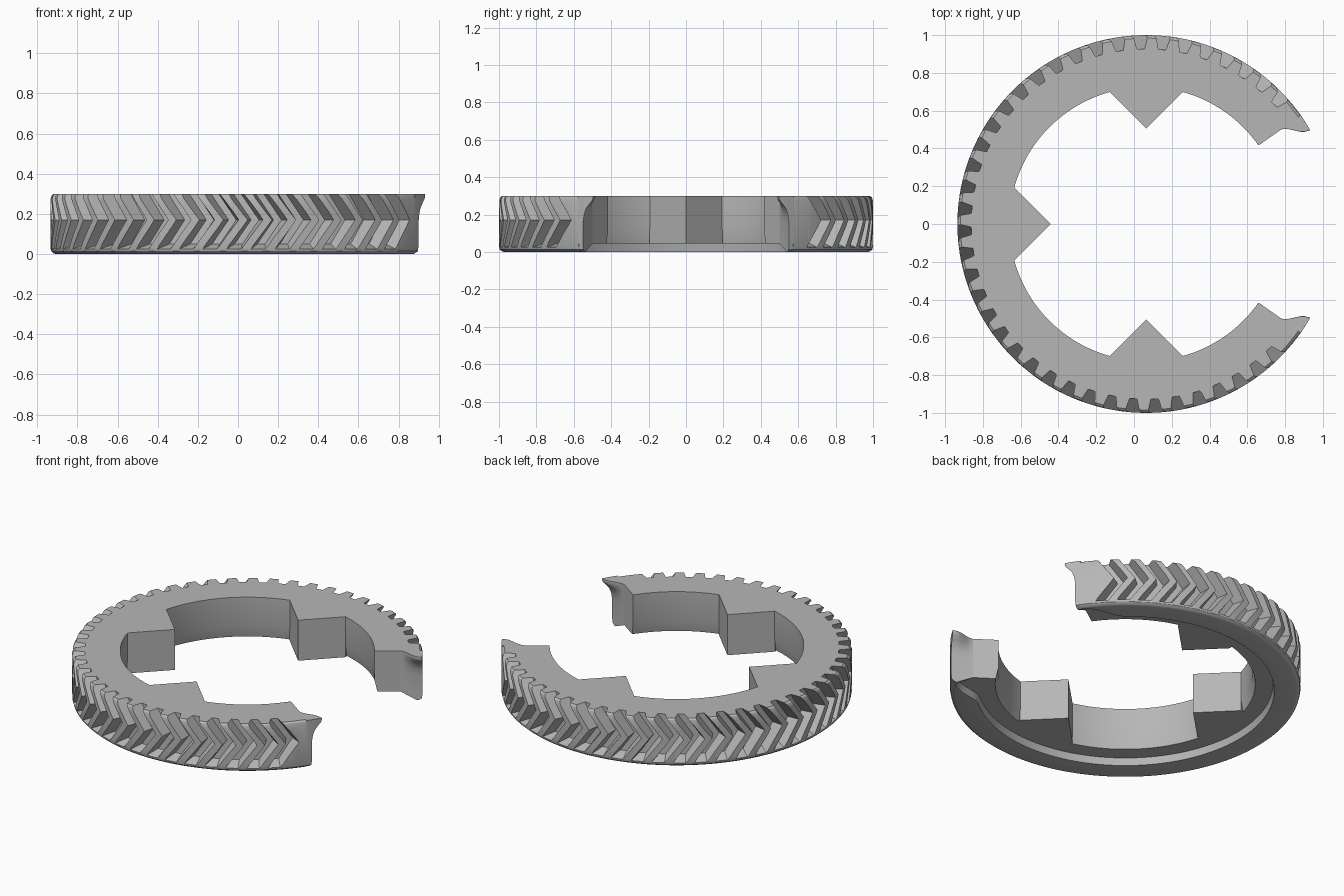
import bpy, bmesh, math
from mathutils import Matrix

if "Cube" in bpy.data.objects:
    bpy.data.objects.remove(bpy.data.objects["Cube"])

CX = 0.065                     # ring centre on x
END = 35.0                     # half opening of the ring, degrees
R_IN, TOP, RECESS = 0.725, 0.30, 0.045

grey = bpy.data.materials.new("plain_grey")
grey.diffuse_color = (0.47, 0.47, 0.47, 1)
grey.use_nodes = True
grey.node_tree.nodes["Principled BSDF"].inputs["Base Color"].default_value = grey.diffuse_color


def polar(r, deg, z):
    a = math.radians(deg)
    return (CX + r * math.cos(a), r * math.sin(a), z)


def smooth(t):
    t = max(0.0, min(1.0, t))
    return t * t * (3 - 2 * t)


def add_loft(bm, loops):
    """Skin a list of equal point loops and cap both ends."""
    rows = [[bm.verts.new(p) for p in loop] for loop in loops]
    n = len(rows[0])
    for a, b in zip(rows, rows[1:]):
        for i in range(n):
            j = (i + 1) % n
            bm.faces.new((a[i], a[j], b[j], b[i]))
    bm.faces.new(rows[0][::-1])
    bm.faces.new(rows[-1])


def finish(bm, name):
    bmesh.ops.recalc_face_normals(bm, faces=bm.faces)
    me = bpy.data.meshes.new(name)
    bm.to_mesh(me)
    bm.free()
    me.materials.append(grey)
    ob = bpy.data.objects.new(name, me)
    bpy.context.collection.objects.link(ob)
    return ob


def activate(ob):
    bpy.ops.object.select_all(action='DESELECT')
    ob.select_set(True)
    bpy.context.view_layer.objects.active = ob


# Open ring: swept section with a bottom lip that fades out at both ends
bm = bmesh.new()
loops = []
STEPS = 145
for k in range(STEPS + 1):
    deg = END + (360 - 2 * END) * k / STEPS
    near = min(deg - END, 360 - END - deg)
    lip = 0.97 - 0.12 * smooth(near / 15)
    section = [(R_IN, TOP), (0.984, TOP), (0.994, 0.292), (1.0, 0.275),
               (1.0, 0.03), (0.996, 0.014), (0.985, 0.004), (0.972, 0.0),
               (lip, 0.0), (lip - 0.008, RECESS), (0.742, RECESS), (R_IN, 0.12)]
    loops.append([polar(r, deg, z) for r, z in section])
add_loft(bm, loops)
ring = finish(bm, "open_ring")

# Herringbone grooves: slanted trapezoid cutters that run out near the bottom
bm = bmesh.new()
for k in range(40):
    mid = 43 + 6.96 * k
    loops = []
    for z, root, half_root in ((0.024, 1.003, 2.1), (0.05, 0.932, 1.2),
                               (0.17, 0.928, 1.2), (0.32, 0.928, 1.2)):
        shift = 5.5 * (1 - abs(z - 0.17) / 0.13)
        c = mid + shift
        loops.append([polar(root, c - half_root, z), polar(1.03, c - 2.6, z),
                      polar(1.03, c + 2.6, z), polar(root, c + half_root, z)])
    add_loft(bm, loops)
cutter = finish(bm, "groove_cutter")
cutter.hide_render = True
mod = ring.modifiers.new("grooves", 'BOOLEAN')
mod.operation = 'DIFFERENCE'
mod.solver = 'EXACT'
mod.object = cutter
activate(ring)
bpy.ops.object.modifier_apply(modifier=mod.name)
bpy.data.objects.remove(cutter)
activate(ring)
bpy.ops.object.shade_smooth_by_angle(angle=math.radians(28))

# Flared tips at the two ends: horizontal slices that spread towards the top
flare_rows = [(0.0, 0.0), (0.014, 0.0), (RECESS, 0.0), (0.16, 0.0), (0.2, 0.1),
              (0.23, 0.28), (0.255, 0.6), (0.275, 0.9), (0.29, 1.0), (TOP, 0.97)]
for side, label in ((1, "back"), (-1, "front")):
    bm = bmesh.new()
    loops = []
    for z, f in flare_rows:
        inner = 0.872 if z >= RECESS else 0.965 - 0.09 * z / RECESS
        outer = {0.0: 0.975, 0.014: 0.996}.get(z, 1.0)
        loop = [polar(inner, END + 0.2, z)]
        for i in range(9):
            t = i / 8
            r = inner + (outer - inner) * t
            u = (r - 0.872) / 0.128
            deg = END - 1.6 * u - f * 3.6 * smooth(u * 1.25)
            loop.append(polar(r, deg - 0.01, z))
        tip = END - 1.6 - f * 3.4
        for t in (0.35, 0.7, 1.0):
            loop.append(polar(outer, tip + (END + 0.2 - tip) * t, z))
        loops.append([(x, y * side, zz) for x, y, zz in loop])
    add_loft(bm, loops)
    tip_ob = finish(bm, label + "_flared_tip")
    activate(tip_ob)
    bpy.ops.object.shade_smooth_by_angle(angle=math.radians(35))

# Pointed inner keys
for deg, label in ((90, "back"), (180, "left"), (270, "front")):
    bm = bmesh.new()
    outline = [(0.505, 0), (0.70, 0.195), (0.755, 0.18), (0.755, -0.18), (0.70, -0.195)]
    add_loft(bm, [[(x, y, z) for x, y in outline] for z in (RECESS, TOP)])
    bm.transform(Matrix.Translation((CX, 0, 0)) @ Matrix.Rotation(math.radians(deg), 4, 'Z'))
    finish(bm, label + "_key")
